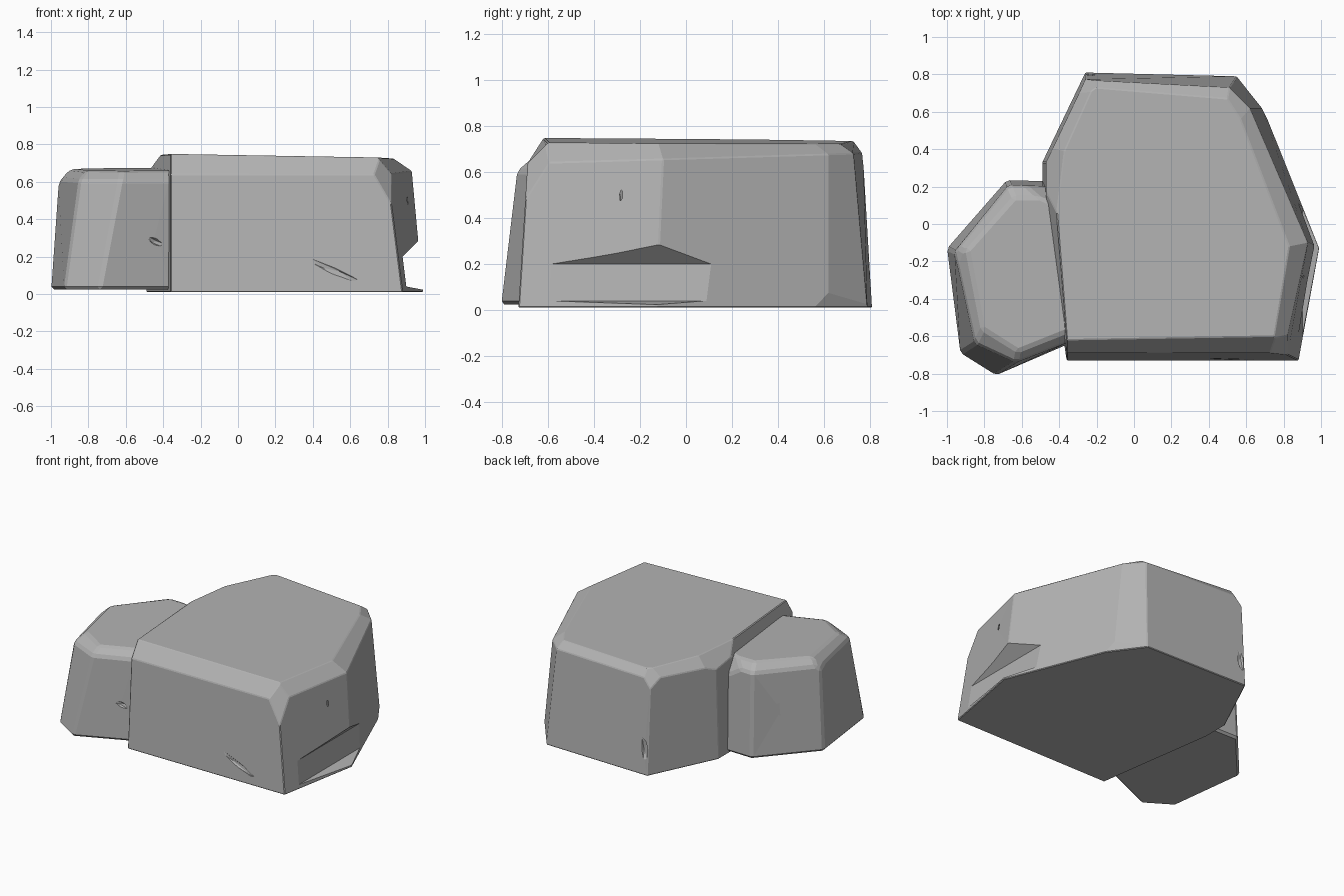
import bpy, bmesh, math
from mathutils import Vector, Matrix

cube = bpy.data.objects.get("Cube")
if cube:
    bpy.data.objects.remove(cube, do_unlink=True)

stone = bpy.data.materials.new("stone grey")
stone.use_nodes = True
GREY = (0.45, 0.45, 0.45, 1)
stone.diffuse_color = GREY
stone.node_tree.nodes["Principled BSDF"].inputs["Base Color"].default_value = GREY


def add_object(name, bm):
    bmesh.ops.recalc_face_normals(bm, faces=bm.faces)
    mesh = bpy.data.meshes.new(name)
    bm.to_mesh(mesh)
    bm.free()
    mesh.materials.append(stone)
    obj = bpy.data.objects.new(name, mesh)
    bpy.context.collection.objects.link(obj)
    return obj


def loft(rings):
    """Closed solid through rings of (outline, height function)."""
    bm = bmesh.new()
    loops = [[bm.verts.new((x, y, height(x, y))) for x, y in outline]
             for outline, height in rings]
    for low, high in zip(loops, loops[1:]):
        for i in range(len(low)):
            j = (i + 1) % len(low)
            bm.faces.new((low[i], low[j], high[j], high[i]))
    bm.faces.new(loops[0][::-1])
    bm.faces.new(loops[-1])
    return bm


def chip(bm, point, normal):
    """Slice a flat facet off a corner."""
    cut = bmesh.ops.bisect_plane(
        bm, geom=bm.verts[:] + bm.edges[:] + bm.faces[:], plane_co=point,
        plane_no=Vector(normal).normalized(), clear_outer=True)
    edges = [g for g in cut["geom_cut"] if isinstance(g, bmesh.types.BMEdge)]
    if edges:
        bmesh.ops.holes_fill(bm, edges=edges, sides=0)


def gouge(name, at, along, size):
    """Long slim pointed cutter lying in the surface."""
    bm = bmesh.new()
    bmesh.ops.create_icosphere(bm, subdivisions=1, radius=1)
    turn = Vector(along).to_track_quat("X", "Z").to_matrix().to_4x4()
    bm.transform(Matrix.Translation(at) @ turn @ Matrix.Diagonal((*size, 1)))
    return add_object(name, bm)


def finish(obj, cutters, soften):
    """Worn edges, then carve, and bake the result into the mesh."""
    bevel = obj.modifiers.new("worn edges", "BEVEL")
    bevel.width = soften
    bevel.segments = 1
    bevel.limit_method = "ANGLE"
    bevel.angle_limit = math.radians(25)
    for cutter in cutters:
        cutter.hide_render = True
        carve = obj.modifiers.new("carve", "BOOLEAN")
        carve.object = cutter
        carve.solver = "EXACT"
    bpy.context.view_layer.update()
    baked = bpy.data.meshes.new_from_object(
        obj.evaluated_get(bpy.context.evaluated_depsgraph_get()))
    obj.modifiers.clear()
    obj.data = baked
    for cutter in cutters:
        bpy.data.objects.remove(cutter, do_unlink=True)


# Large rock: base, shoulder and top outlines, from the front left corner round
base = [(-.36, -.73), (.88, -.73), (.99, -.13), (.69, .62), (.55, .79),
        (-.26, .81), (-.49, .33), (-.49, .15)]
shoulder = [(-.36, -.69), (.8, -.69), (.93, -.1), (.62, .62), (.51, .73),
            (-.26, .77), (-.47, .33), (-.47, .15)]
top = [(-.36, -.62), (.75, -.6), (.83, -.12), (.57, .56), (.5, .67),
       (-.22, .73), (-.39, .35), (-.42, .15)]
big = loft([(base, lambda x, y: .01),
            (shoulder, lambda x, y: .66 + .03 * y),
            (top, lambda x, y: .738 - .017 * x - .008 * y)])
chip(big, (.77, -.66, .62), (.7, -.7, .45))
chip(big, (.63, .7, .1), (.75, .55, -.16))
chip(big, (-.25, .75, .66), (-.5, .7, .5))
chip(big, (-.44, .24, .69), (-.75, .1, .7))
large_rock = add_object("large_rock", big)

# Undercut ledge low on the left flank
wedge = bmesh.new()
profile = [(.88, .2), (1.1, .42), (1.1, .02), (.98, .025), (.9, .04)]
ends = [[wedge.verts.new((x, y, z)) for x, z in profile] for y in (-.9, .5)]
wedge.faces.new(ends[0])
wedge.faces.new(ends[1][::-1])
for i in range(len(profile)):
    j = (i + 1) % len(profile)
    wedge.faces.new((ends[0][i], ends[1][i], ends[1][j], ends[0][j]))
ledge = add_object("ledge_cutter", wedge)

# Shallow scratches and pits
marks = [gouge("flank_scratch", (.84, .3, .31), (-.4, 1, 0), (.12, .03, .025)),
         gouge("flank_pit", (.885, -.29, .44), (.1, .1, 1), (.11, .02, .03)),
         gouge("front_scratch", (.5, -.725, .13), (1, 0, -.45), (.17, .012, .02)),
         gouge("front_pit", (-.2, -.715, .43), (1, 0, -.8), (.1, .012, .04)),
         gouge("back_pit", (.1, .8, .42), (.5, 0, 1), (.1, .025, .02)),
         gouge("back_nick", (-.23, .81, .2), (.1, 0, 1), (.1, .03, .03))]
finish(large_rock, [ledge] + marks, .012)

# Small rock leaning against the right flank, buried where the two meet
base = [(-1, -.13), (-.93, -.69), (-.74, -.81), (-.37, -.65), (-.25, -.6),
        (-.25, .15), (-.49, .23), (-.68, .235)]
shoulder = [(-.96, -.15), (-.85, -.64), (-.63, -.74), (-.37, -.64), (-.25, -.6),
            (-.25, .12), (-.49, .2), (-.67, .21)]
top = [(-.89, -.14), (-.81, -.56), (-.62, -.68), (-.37, -.58), (-.25, -.54),
       (-.25, .08), (-.5, .14), (-.64, .14)]
small = loft([(base, lambda x, y: .025),
              (shoulder, lambda x, y: .62 + .02 * y),
              (top, lambda x, y: .672 + .02 * y)])
chip(small, (-.93, -.15, .63), (-.75, 0, .6))
chip(small, (-.5, .2, .58), (.3, .7, .45))
small_rock = add_object("small_rock", small)
marks = [gouge("small_front_nick", (-.44, -.68, .28), (1, .4, -.5), (.05, .02, .02)),
         gouge("small_back_slit", (-.8, .09, .38), (.1, .1, 1), (.16, .02, .03))]
finish(small_rock, marks, .015)
